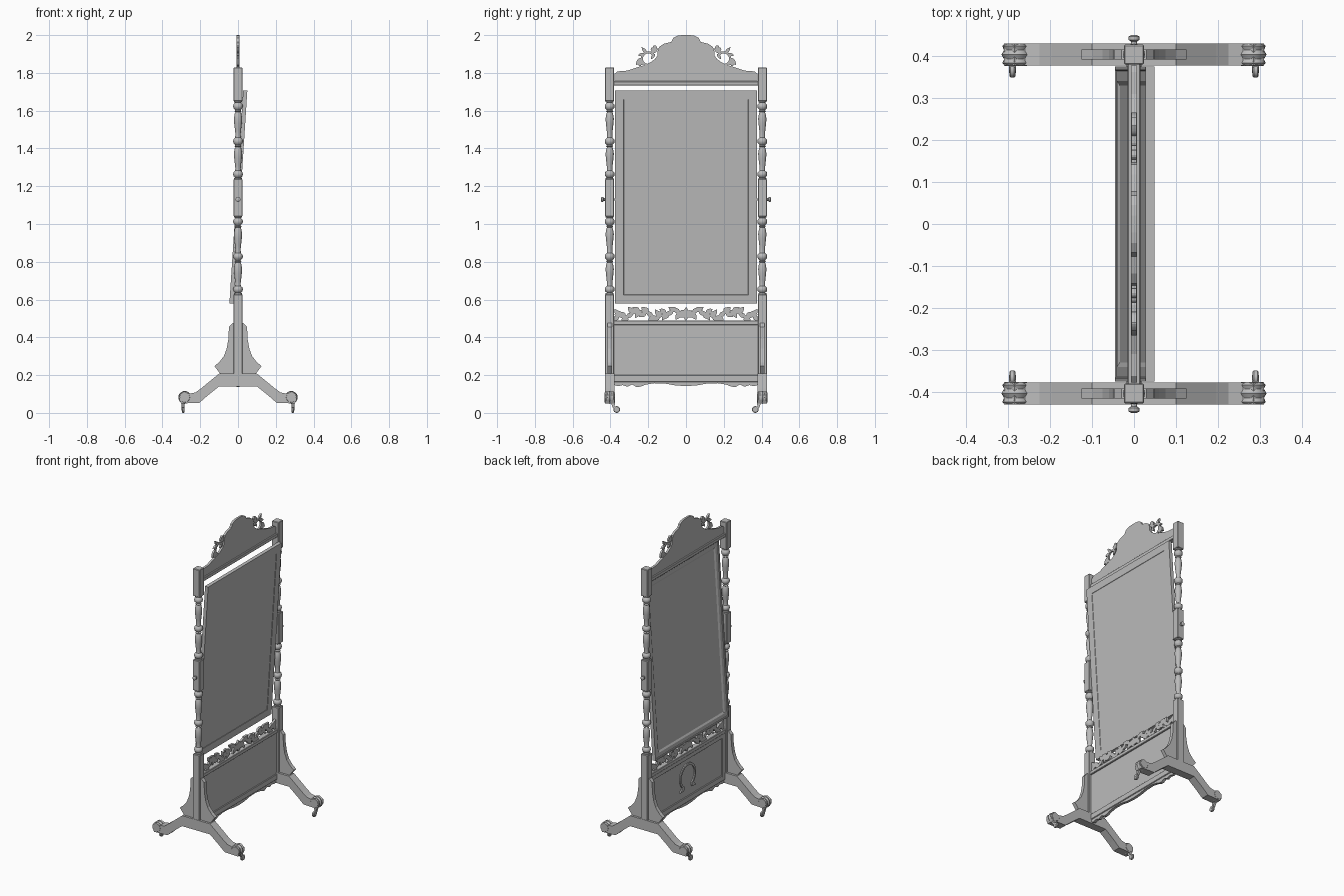
import bpy, bmesh, math
from mathutils import Matrix, Vector

if "Cube" in bpy.data.objects:
    bpy.data.objects.remove(bpy.data.objects["Cube"])

GREY = (0.5, 0.5, 0.5, 1)
grey = bpy.data.materials.new("plain_grey")
grey.use_nodes = True
grey.diffuse_color = GREY
grey.node_tree.nodes["Principled BSDF"].inputs["Base Color"].default_value = GREY


def finish(name, bm, smooth=False):
    bmesh.ops.recalc_face_normals(bm, faces=bm.faces)
    mesh = bpy.data.meshes.new(name)
    bm.to_mesh(mesh)
    bm.free()
    mesh.materials.append(grey)
    ob = bpy.data.objects.new(name, mesh)
    bpy.context.collection.objects.link(ob)
    if smooth:
        bpy.ops.object.select_all(action="DESELECT")
        ob.select_set(True)
        bpy.context.view_layer.objects.active = ob
        bpy.ops.object.shade_smooth_by_angle(angle=math.radians(40))
    return ob


def box(name, lo, hi, bevel=0):
    bm = bmesh.new()
    bmesh.ops.create_cube(bm, size=1)
    for v in bm.verts:
        v.co = [lo[i] + (v.co[i] + 0.5) * (hi[i] - lo[i]) for i in range(3)]
    if bevel:
        bmesh.ops.bevel(bm, geom=bm.edges[:], offset=bevel, segments=1, affect="EDGES")
    return finish(name, bm)


def plates(name, outlines, a, b, axis="x"):
    """Extrude flat outlines from a to b along an axis."""
    bm = bmesh.new()
    for pts in outlines:
        place = (lambda p, d: (d, p[0], p[1])) if axis == "x" else (lambda p, d: (p[0], d, p[1]))
        face = bm.faces.new([bm.verts.new(place(p, a)) for p in pts])
        side = bmesh.ops.extrude_face_region(bm, geom=[face])["geom"]
        move = Vector((b - a, 0, 0) if axis == "x" else (0, b - a, 0))
        bmesh.ops.translate(bm, vec=move, verts=[g for g in side if isinstance(g, bmesh.types.BMVert)])
        if face.is_valid and len([f for f in bm.faces if f == face]) == 0:
            bm.faces.new(face.verts)
    return finish(name, bm)


def lathe(name, profile, place, steps=20):
    """Spin (radius, height) points round z, then place with a matrix."""
    bm = bmesh.new()
    rings = []
    for r, h in profile:
        rings.append([bm.verts.new((r * math.cos(t * math.tau / steps), r * math.sin(t * math.tau / steps), h))
                      for t in range(steps)])
    for low, high in zip(rings, rings[1:]):
        for i in range(steps):
            j = (i + 1) % steps
            bm.faces.new((low[i], low[j], high[j], high[i]))
    bm.faces.new(rings[0])
    bm.faces.new(rings[-1])
    bm.transform(place)
    return finish(name, bm, True)


def leaf(y, z, angle, length, width):
    """Pointed leaf outline starting at (y, z)."""
    c, s = math.cos(angle), math.sin(angle)
    top = [(length * t / 6, width / 2 * math.sin(math.pi * (t / 6) ** 0.8)) for t in range(7)]
    pts = top + [(u, -v) for u, v in reversed(top[1:-1])]
    return [(y + u * c - v * s, z + u * s + v * c) for u, v in pts]


def disc(y, z, r, n=12):
    return [(y + r * math.cos(i * math.tau / n), z + r * math.sin(i * math.tau / n)) for i in range(n)]


def ribbon(path, width):
    """Quads of constant width following a path."""
    left, right = [], []
    for i, p in enumerate(path):
        d = Vector(path[min(i + 1, len(path) - 1)]) - Vector(path[max(i - 1, 0)])
        n = Vector((-d.y, d.x)).normalized() * width / 2
        left.append(Vector(p) + n)
        right.append(Vector(p) - n)
    return [(left[i], left[i + 1], right[i + 1], right[i]) for i in range(len(path) - 1)]


def both(half):
    """Complete an outline that is symmetric about zero."""
    return half + [(-u, v) for u, v in reversed(half)]


def flip(outlines):
    return [[(-p[0], p[1]) for p in pts] for pts in outlines]


# Turned spindle: two balusters between three beads
spindle = [(.021, 0), (.021, .006), (.015, .008), (.024, .016), (.026, .026), (.024, .036), (.015, .044)]
for base in (.044, .229):
    spindle += [(r, base + h) for r, h in
                ((.014, .012), (.016, .03), (.02, .065), (.022, .09), (.018, .115), (.014, .125),
                 (.019, .13), (.014, .136), (.024, .146), (.026, .156), (.024, .166), (.015, .175))]
spindle += [(.021, .407), (.021, .412)]

leg = both([(.1, .14), (.165, .088), (.205, .053), (.3, .05), (.31, .07), (.31, .095),
            (.285, .113), (.26, .101), (.225, .108), (.195, .13), (.1, .208)])
wing = [(.02, .2), (.095, .208), (.125, .248), (.1, .268), (.075, .3), (.06, .34),
        (.051, .39), (.048, .455), (.03, .475), (.02, .475)]
toe = [(.026, -.027), (.032, -.02), (.028, -.011), (.034, 0), (.028, .011), (.032, .02), (.026, .027)]
knob = [(.007, 0), (.007, .008), (.013, .012), (.013, .02), (.006, .024)]

for s, side in ((1, "back"), (-1, "front")):
    y = s * .404
    around_y = Matrix.Rotation(-s * math.pi / 2, 4, "X")
    # Posts
    for part, low, high in (("lower", .14, .628), ("middle", 1.04, 1.238), ("upper", 1.65, 1.828)):
        box(f"{side}_post_{part}", (-.024, y - .024, low), (.024, y + .024, high), .003)
    for part, low in (("lower", .628), ("upper", 1.238)):
        lathe(f"{side}_spindle_{part}", spindle, Matrix.Translation((0, y, low)))
    lathe(f"{side}_pivot_knob", knob, Matrix.Translation((0, s * .427, 1.13)) @ around_y, 16)
    box(f"{side}_pivot_pin", (-.005, min(s * .365, s * .385), 1.125), (.005, max(s * .365, s * .385), 1.135))
    # Legs and brackets
    plates(f"{side}_legs", [leg], y - .026, y + .026, "y")
    for t, end in ((1, "left"), (-1, "right")):
        plates(f"{side}_{end}_bracket", [[(t * u, v) for u, v in wing]], y - .012, y + .012, "y")
        lathe(f"{side}_{end}_toe", toe, Matrix.Translation((t * .282, y, .082)) @ around_y)
        # Casters
        x = t * .29
        fork = [(s * u, v) for u, v in ((.375, .055), (.4, .055), (.388, .03), (.366, .012), (.36, .024), (.378, .036))]
        plates(f"{side}_{end}_caster_fork", [fork], x - .008, x + .008)
        lathe(f"{side}_{end}_caster_wheel", [(.015, -.007), (.018, -.004), (.018, .004), (.015, .007)],
              Matrix.Translation((x, s * .367, .018)) @ Matrix.Rotation(math.pi / 2, 4, "Y"), 16)

# Tilting mirror with a moulded frame and sunken glass
bm = bmesh.new()
bmesh.ops.create_cube(bm, size=1)
bmesh.ops.scale(bm, vec=(.022, .752, 1.13), verts=bm.verts)
bm.normal_update()
front = [f for f in bm.faces if f.normal.x < -.9]
back = [f for f in bm.faces if f.normal.x > .9]
for thick, depth in ((.012, 0), (.004, -.003), (.034, 0), (.015, -.006)):
    bmesh.ops.inset_region(bm, faces=front, thickness=thick, depth=depth)
bmesh.ops.inset_region(bm, faces=back, thickness=.065, depth=0)
bmesh.ops.inset_region(bm, faces=back, thickness=.002, depth=-.002)
mirror = finish("tilting_mirror", bm)
mirror.matrix_world = Matrix.Translation((.002, 0, 1.143)) @ Matrix.Rotation(math.radians(3.7), 4, "Y")

# Top rail and crest
box("top_rail", (-.016, -.385, 1.732), (.016, .385, 1.756), .003)
crest = both([(.378, 1.754), (.378, 1.795), (.362, 1.808), (.31, 1.812), (.28, 1.822), (.25, 1.832),
              (.215, 1.842), (.185, 1.858), (.165, 1.872), (.152, 1.89), (.15, 1.915), (.142, 1.938),
              (.118, 1.954), (.078, 1.964), (.068, 1.985), (.045, 1.997), (.02, 2)])
plates("crest_board", [crest], -.007, .007)
curl = [(.2 + .034 * math.cos(a), 1.875 + .034 * math.sin(a))
        for a in [math.radians(-80 + 20 * i) for i in range(13)]]
spray = ribbon(curl, .012) + [
    leaf(.21, 1.905, .9, .04, .018), leaf(.22, 1.9, -.2, .035, .018), leaf(.235, 1.88, -.9, .05, .022),
    leaf(.24, 1.835, 1.1, .035, .018), leaf(.185, 1.905, 2.6, .045, .02), leaf(.165, 1.9, -.9, .035, .016),
    disc(.178, 1.925, .009), disc(.235, 1.855, .013), disc(.165, 1.935, .011)]
plates("crest_foliage", spray + flip(spray), -.006, .006)

# Pierced foliage band
stem = [(.02 + .0119 * i, .524 + .016 * math.sin(i * .42)) for i in range(31)]
band = ribbon(stem, .011)
for i in range(1, 29, 3):
    y, z = stem[i]
    up = 1 if (i // 3) % 2 else -1
    band += [leaf(y, z, up * 1.0, .045, .026), leaf(y, z, -up * .55, .045, .026), disc(y, z + up * .014, .013)]
band = [[(p[0], max(.488, min(.56, p[1]))) for p in pts] for pts in band]
flower = [leaf(0, .524, i * math.tau / 6 + .5, .036, .024) for i in range(6)]
plates("pierced_foliage", band + flip(band) + flower + [disc(0, .524, .016)], -.007, .007)

# Lower panel with a shaped bottom edge
box("panel_rail", (-.018, -.385, .466), (.018, .385, .49), .003)
apron = both([(.385, .467), (.385, .15), (.36, .141), (.335, .147), (.31, .139), (.285, .15), (.262, .137),
              (.24, .139), (.215, .149), (.17, .157), (.11, .155), (.06, .146), (.02, .143)])
plates("lower_panel", [apron], -.009, .009)
box("panel_bottom_rail", (-.015, -.385, .163), (.014, .385, .2), .003)
box("panel_top_trim", (-.016, -.385, .44), (-.008, .385, .468), .002)
for s, side in ((1, "back"), (-1, "front")):
    box(f"{side}_panel_stile", (-.016, s * .366 - .019, .19), (-.008, s * .366 + .019, .45), .002)

# Carved open wreath on the panel
arc = [math.radians(-58 + 296 * i / 26) for i in range(27)]
wreath = ribbon([(.075 * math.cos(a), .332 + .075 * math.sin(a)) for a in arc], .013)
ends = [disc(.05, .262, .014), leaf(.045, .266, -.5, .04, .016)]
plates("panel_wreath", wreath + ends + flip(ends), -.016, -.008)
